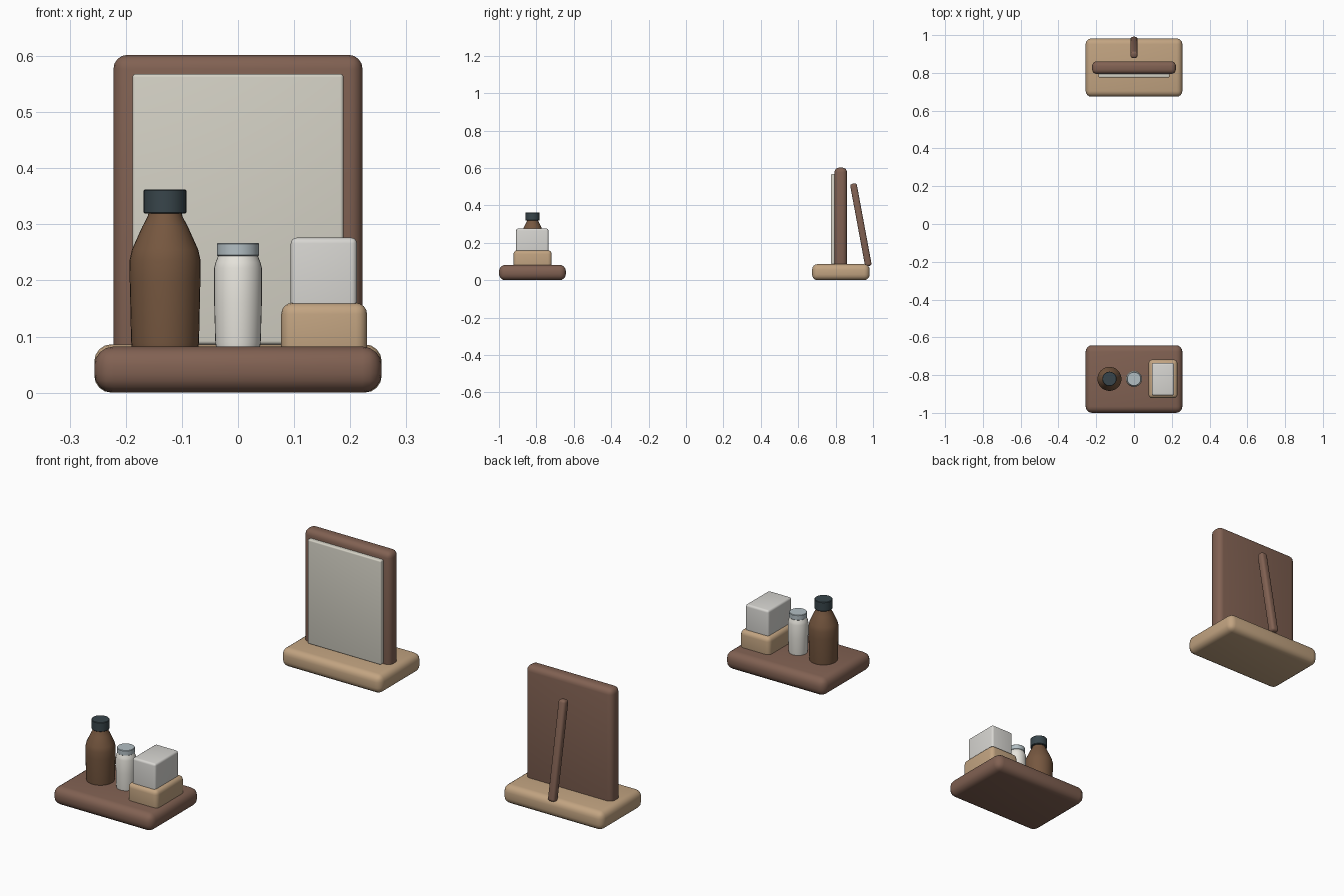
import bpy, bmesh, math
from mathutils import Matrix

if "Cube" in bpy.data.objects:
    bpy.data.objects.remove(bpy.data.objects["Cube"])


def material(name, rgb):
    m = bpy.data.materials.new(name)
    m.diffuse_color = (*rgb, 1)
    m.use_nodes = True
    m.node_tree.nodes["Principled BSDF"].inputs["Base Color"].default_value = m.diffuse_color
    return m


WALNUT = material("walnut", (0.22, 0.12, 0.085))
OAK = material("oak", (0.54, 0.37, 0.22))
GLASS = material("mirror_glass", (0.66, 0.64, 0.56))
AMBER = material("amber", (0.18, 0.095, 0.05))
SLATE = material("slate", (0.04, 0.06, 0.07))
CREAM = material("cream", (0.80, 0.78, 0.72))
STEEL = material("steel", (0.45, 0.52, 0.55))
PAPER = material("paper", (0.68, 0.67, 0.64))


def finish(name, bm, mat):
    bmesh.ops.recalc_face_normals(bm, faces=bm.faces)
    me = bpy.data.meshes.new(name)
    bm.to_mesh(me)
    bm.free()
    me.materials.append(mat)
    ob = bpy.data.objects.new(name, me)
    bpy.context.collection.objects.link(ob)
    bpy.ops.object.select_all(action='DESELECT')
    bpy.context.view_layer.objects.active = ob
    ob.select_set(True)
    bpy.ops.object.shade_smooth_by_angle(angle=math.radians(35))
    return ob


def rounded_box(name, x, y, z, mat, bevel):
    """Box spanning the (min, max) ranges, with rounded edges."""
    bm = bmesh.new()
    size = [r[1] - r[0] for r in (x, y, z)]
    bmesh.ops.create_cube(bm, size=1, matrix=Matrix.Diagonal((*size, 1)))
    bmesh.ops.bevel(bm, geom=bm.edges[:], offset=bevel, segments=4,
                    profile=0.5, affect='EDGES', clamp_overlap=True)
    ob = finish(name, bm, mat)
    ob.location = [sum(r) / 2 for r in (x, y, z)]
    return ob


def lathe(name, x, y, profile, mat, sides=32):
    """Closed solid turned from (radius, height) points."""
    bm = bmesh.new()
    rings = []
    for r, z in profile:
        rings.append([bm.verts.new((r * math.cos(2 * math.pi * i / sides),
                                    r * math.sin(2 * math.pi * i / sides), z))
                      for i in range(sides)])
    for a, b in zip(rings, rings[1:]):
        for i in range(sides):
            j = (i + 1) % sides
            bm.faces.new((a[i], a[j], b[j], b[i]))
    bm.faces.new(rings[0])
    bm.faces.new(rings[-1])
    ob = finish(name, bm, mat)
    ob.location = (x, y, 0)
    return ob


def cap(name, x, y, r, z0, z1, mat):
    e = 0.002
    lathe(name, x, y, [(r - e, z0), (r, z0 + e), (r, z1 - e), (r - e, z1)], mat)


# Standing mirror at the back
rounded_box("mirror_base", (-0.256, 0.256), (0.674, 0.982), (0, 0.086), OAK, 0.03)
rounded_box("mirror_frame", (-0.222, 0.222), (0.794, 0.861), (0.055, 0.602), WALNUT, 0.025)
rounded_box("mirror_glass", (-0.188, 0.188), (0.775, 0.80), (0.086, 0.568), GLASS, 0.006)
prop = rounded_box("mirror_prop", (-0.018, 0.018), (0.917, 0.953), (0.072, 0.520), WALNUT, 0.012)
prop.rotation_euler.x = math.radians(10.5)

# Tray at the front
TY = -0.82
rounded_box("tray", (-0.256, 0.256), (-1.0, -0.642), (0, 0.082), WALNUT, 0.034)

# Large bottle
lathe("large_bottle", -0.13, TY,
      [(0.059, 0.08), (0.0605, 0.09), (0.063, 0.20), (0.0635, 0.235),
       (0.059, 0.255), (0.041, 0.295), (0.031, 0.314), (0.027, 0.33)], AMBER)
cap("large_bottle_cap", -0.13, TY, 0.038, 0.319, 0.362, SLATE)

# Small jar
lathe("small_bottle", 0, TY,
      [(0.039, 0.08), (0.0405, 0.09), (0.0425, 0.16), (0.0425, 0.222),
       (0.040, 0.232), (0.035, 0.245)], CREAM)
cap("small_bottle_cap", 0, TY, 0.0375, 0.243, 0.267, STEEL)

# Wooden holder with paper block
rounded_box("holder", (0.077, 0.23), (-0.922, -0.718), (0.055, 0.16), OAK, 0.02)
rounded_box("paper_block", (0.094, 0.212), (-0.908, -0.736), (0.12, 0.276), PAPER, 0.01)
